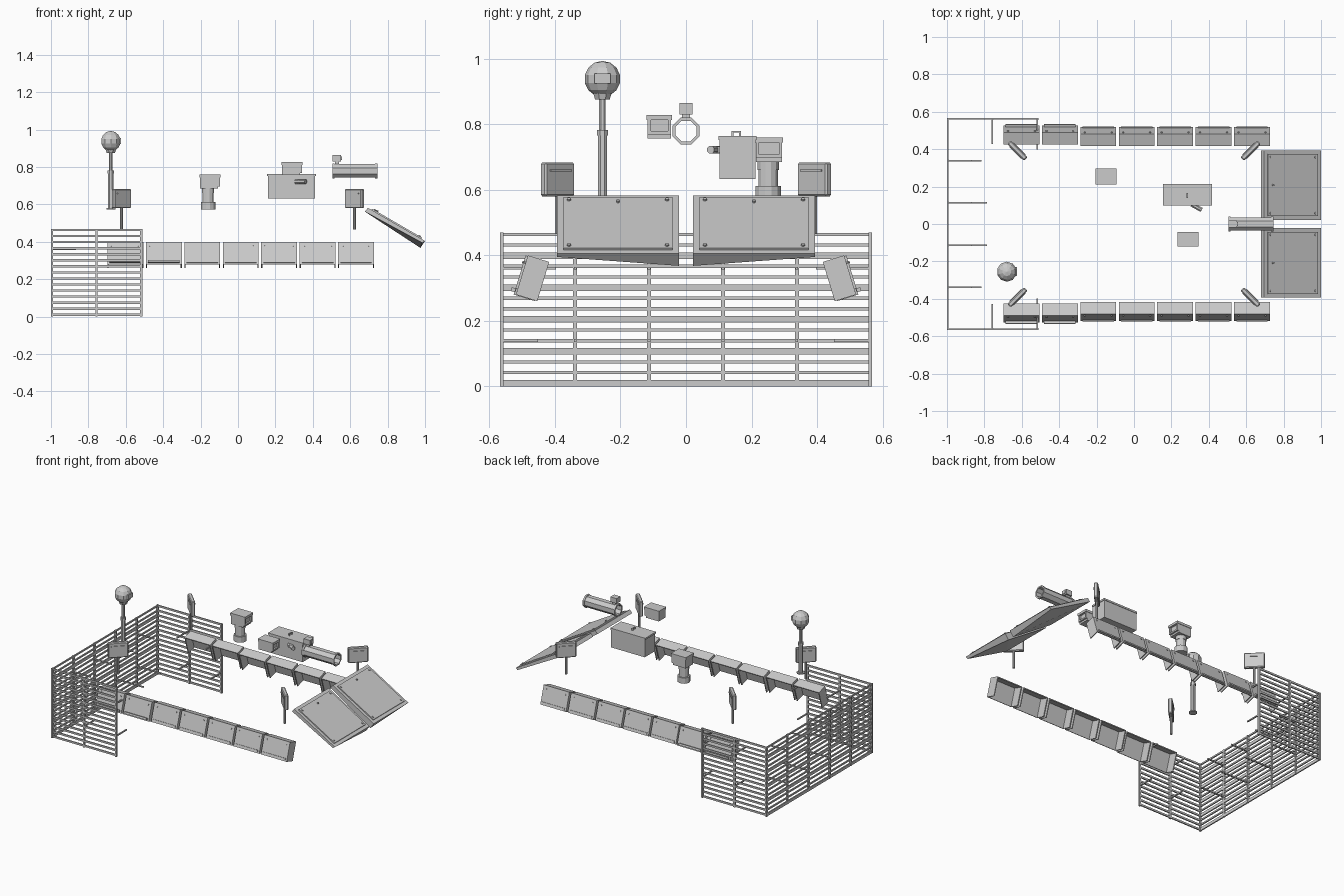
import bpy, bmesh, math
from mathutils import Matrix, Vector

if "Cube" in bpy.data.objects:
    bpy.data.objects.remove(bpy.data.objects["Cube"])


def finish(bm, name):
    bmesh.ops.recalc_face_normals(bm, faces=bm.faces)
    me = bpy.data.meshes.new(name)
    bm.to_mesh(me)
    bm.free()
    ob = bpy.data.objects.new(name, me)
    bpy.context.collection.objects.link(ob)
    return ob


def add_box(bm, lo, hi, M=Matrix()):
    lo, hi = Vector(lo), Vector(hi)
    size = hi - lo
    S = Matrix.Diagonal((size.x, size.y, size.z, 1))
    bmesh.ops.create_cube(bm, size=1, matrix=M @ Matrix.Translation((lo + hi) / 2) @ S)


def add_cyl(bm, a, b, r, n=8, M=Matrix(), r2=None):
    a, b = Vector(a), Vector(b)
    R = (b - a).to_track_quat('Z', 'Y').to_matrix().to_4x4()
    bmesh.ops.create_cone(bm, cap_ends=True, segments=n, radius1=r,
                          radius2=r if r2 is None else r2, depth=(b - a).length,
                          matrix=M @ Matrix.Translation((a + b) / 2) @ R @ Matrix.Rotation(math.pi / n, 4, 'Z'))


def spin_profile(bm, pts, n, M=Matrix()):
    """Closed (radius, height) profile turned around local z."""
    rings = [[bm.verts.new(M @ Vector((r * math.cos(t), r * math.sin(t), z))) for r, z in pts]
             for t in [(i + .5) * 2 * math.pi / n for i in range(n)]]
    for i in range(n):
        p, q = rings[i], rings[(i + 1) % n]
        for j in range(len(pts)):
            k = (j + 1) % len(pts)
            bm.faces.new((p[j], p[k], q[k], q[j]))


# Slat cage: rear wall, two side walls, posts and stand-off brackets
X0, X1, Y = -0.995, -0.517, 0.562
bm = bmesh.new()
for i in range(15):
    z = 0.01 + i * 0.0324
    h = 0.010 if i % 3 == 0 else 0.005
    add_box(bm, (X0 - .004, -Y, z - h), (X0 + .004, Y, z + h))
finish(bm, "cage_rear_slats")
for s, side in ((-1, "front"), (1, "back")):
    bm = bmesh.new()
    for i in range(15):
        z = 0.01 + i * 0.0324
        add_box(bm, (X0, s * Y - .004, z - .006), (X1, s * Y + .004, z + .006))
    finish(bm, "cage_side_slats_" + side)
bm = bmesh.new()
posts = [(X0, y) for y in (-Y, -.338, -.113, .113, .338, Y)]
posts += [(x, s * Y) for x in (-.757, X1) for s in (-1, 1)]
for x, y in posts:
    add_box(bm, (x - .006, y - .006, 0), (x + .006, y + .006, .47))
finish(bm, "cage_posts")
bm = bmesh.new()
for y, length in ((-.338, .18), (-.113, .21), (.113, .21), (.338, .18)):
    for z, l in ((.14, length), (.36, .13)):
        add_box(bm, (X0, y - .004, z - .004), (X0 + l, y + .004, z + .004))
for s in (-1, 1):
    for x, z, l in ((X1, .14, .11), (X1, .36, .165), (-.757, .14, .11), (-.757, .36, .135)):
        add_box(bm, (x - .004, s * (Y - l / 2) - l / 2, z - .004),
                (x + .004, s * (Y - l / 2) + l / 2, z + .004))
finish(bm, "cage_brackets")

# Side skirts: leaning trays with bolts and a lower strip, local -y is outward
tilt = Matrix.Rotation(math.radians(-17), 4, 'X')
for s, side in ((-1, "front"), (1, "back")):
    for i in range(7):
        x = -0.602 + i * 0.2055
        off = -.475 if i < 2 else -.468
        M = Matrix.Diagonal((1, -s, 1, 1)) @ Matrix.Translation((x, off, .33)) @ tilt
        bm = bmesh.new()
        w, h, d, t = .096, .0625, .034, .006
        add_box(bm, (-w, -d, -h), (w, -d + t, h), M)
        add_box(bm, (-w, -d + t, h - t), (w, d, h), M)
        for e in (-1, 1):
            add_box(bm, (e * (w - t / 2) - t / 2, -d + t, -h),
                    (e * (w - t / 2) + t / 2, d, h - t), M)
            add_cyl(bm, (e * .072, -d, .04), (e * .072, -d - .004, .04), .005, 6, M)
        bulge = .012 if i < 2 else .005
        add_box(bm, (-w + .012, -d - bulge, -h + .008), (w - .012, -d, -h + .020), M)
        finish(bm, f"skirt_{side}_{i + 1}")

# Sloped nose plates: wedge with a twisted underside, raised panel and bolts
for s, side in ((-1, "front"), (1, "back")):
    yi, yo = s * .022, s * .393
    top = [(.695, yi, .582), (.695, yo, .582), (1.0, yo, .405), (1.0, yi, .405)]
    bot = [(.678, yi, .562), (.678, yo, .562), (.985, yo, .395), (.975, yi, .368)]
    bm = bmesh.new()
    a = [bm.verts.new(p) for p in top]
    b = [bm.verts.new(p) for p in bot]
    bm.faces.new(a)
    bm.faces.new((b[0], b[1], b[3]))
    bm.faces.new((b[1], b[2], b[3]))
    for j in range(4):
        k = (j + 1) % 4
        bm.faces.new((a[j], a[k], b[k], b[j]))
    ang = math.atan2(.177, .305)
    M = Matrix.Translation((.8475, s * .2075, .4935)) @ Matrix.Rotation(ang, 4, 'Y')
    add_box(bm, (-.155, -.166, -.002), (.155, .166, .007), M)
    for u in (-.138, .138):
        for v in (-.15, .15):
            add_cyl(bm, (u, v, .007), (u, v, .012), .007, 6, M)
    add_cyl(bm, (-.125, 0, .007), (-.125, 0, .014), .006, 6, M)
    finish(bm, "nose_plate_" + side)

# Corner blades on posts, each along its diagonal
for sx in (-1, 1):
    for sy in (-1, 1):
        M = Matrix.Translation((sx * .623, sy * .392, 0)) @ Matrix.Rotation(math.atan2(sy, sx), 4, 'Z')
        bm = bmesh.new()
        add_box(bm, (-.063, -.013, .58), (.063, .013, .683), M)
        bmesh.ops.bevel(bm, geom=bm.edges[:], offset=.005, segments=1, affect='EDGES')
        add_cyl(bm, (0, 0, .465), (0, 0, .59), .008, 8, M)
        add_box(bm, (-.045, -.017, .655), (.045, .017, .661), M)
        finish(bm, f"corner_blade_{'rear' if sx < 0 else 'nose'}_{'front' if sy < 0 else 'back'}")

# Ball mast
mx, my = -.68, -.255
bm = bmesh.new()
add_cyl(bm, (mx, my, .573), (mx, my, .58), .026)
add_cyl(bm, (mx, my, .575), (mx, my, .775), .015)
add_cyl(bm, (mx, my, .765), (mx, my, .782), .018)
add_cyl(bm, (mx, my, .77), (mx, my, .885), .011)
add_cyl(bm, (mx, my, .875), (mx, my, .893), .024, r2=.03)
finish(bm, "mast")
bm = bmesh.new()
bmesh.ops.create_uvsphere(bm, u_segments=10, v_segments=7, radius=.055,
                          matrix=Matrix.Translation((mx, my, .938)))
add_box(bm, (mx + .02, my - .024, .924), (mx + .055, my + .024, .954))
finish(bm, "mast_ball")


def hooded_box(bm, x0, x1, y0, y1, z0, z1):
    """Housing with a lid and a framed window recess facing +x."""
    t = .010
    add_box(bm, (x0, y0, z0), (x1 - .014, y1, z1 - .016))
    add_box(bm, (x0 - .003, y0 - .003, z1 - .016), (x1, y1 + .003, z1))
    for y in (y0, y1 - t):
        add_box(bm, (x1 - .014, y, z0 + .012), (x1 - .003, y + t, z1 - .016))
    add_box(bm, (x1 - .014, y0 + t, z0 + .012), (x1 - .003, y1 - t, z0 + .022))


# Sight head on a round pedestal
bm = bmesh.new()
hooded_box(bm, -.203, -.094, .213, .293, .685, .76)
finish(bm, "sight_head")
bm = bmesh.new()
add_cyl(bm, (-.16, .251, .573), (-.16, .251, .612), .040, 12)
add_cyl(bm, (-.16, .251, .612), (-.16, .251, .66), .031, 12)
add_cyl(bm, (-.16, .251, .66), (-.16, .251, .687), .034, 12)
finish(bm, "sight_pedestal")

# Small sight
bm = bmesh.new()
hooded_box(bm, .235, .345, -.117, -.045, .757, .828)
finish(bm, "small_sight")

# Large equipment box with lid, lid handle and angled side knob
bm = bmesh.new()
add_box(bm, (.16, .102, .633), (.412, .212, .752))
add_box(bm, (.155, .099, .752), (.416, .215, .764))
for y in (.142, .164):
    add_box(bm, (.281, y - .003, .764), (.289, y + .003, .776))
add_box(bm, (.281, .139, .774), (.289, .167, .779))
finish(bm, "equipment_box")
bm = bmesh.new()
add_cyl(bm, (.308, .105, .722), (.362, .075, .722), .013)
add_box(bm, (.32, .085, .712), (.345, .104, .732))
finish(bm, "box_knob")

# Open octagonal tube with end rims and a little box on top
bm = bmesh.new()
prof = [(.034, 0), (.044, 0), (.044, .012), (.039, .012), (.039, .228), (.044, .228), (.044, .24), (.034, .24)]
M = Matrix.Translation((.505, 0, .779)) @ Matrix.Rotation(math.pi / 2, 4, 'Y')
spin_profile(bm, prof, 8, M)
finish(bm, "tube")
bm = bmesh.new()
add_box(bm, (.505, -.02, .83), (.552, .02, .864))
add_box(bm, (.552, -.011, .838), (.556, .011, .856))
add_box(bm, (.518, -.012, .815), (.54, .012, .83))
finish(bm, "tube_sight")
